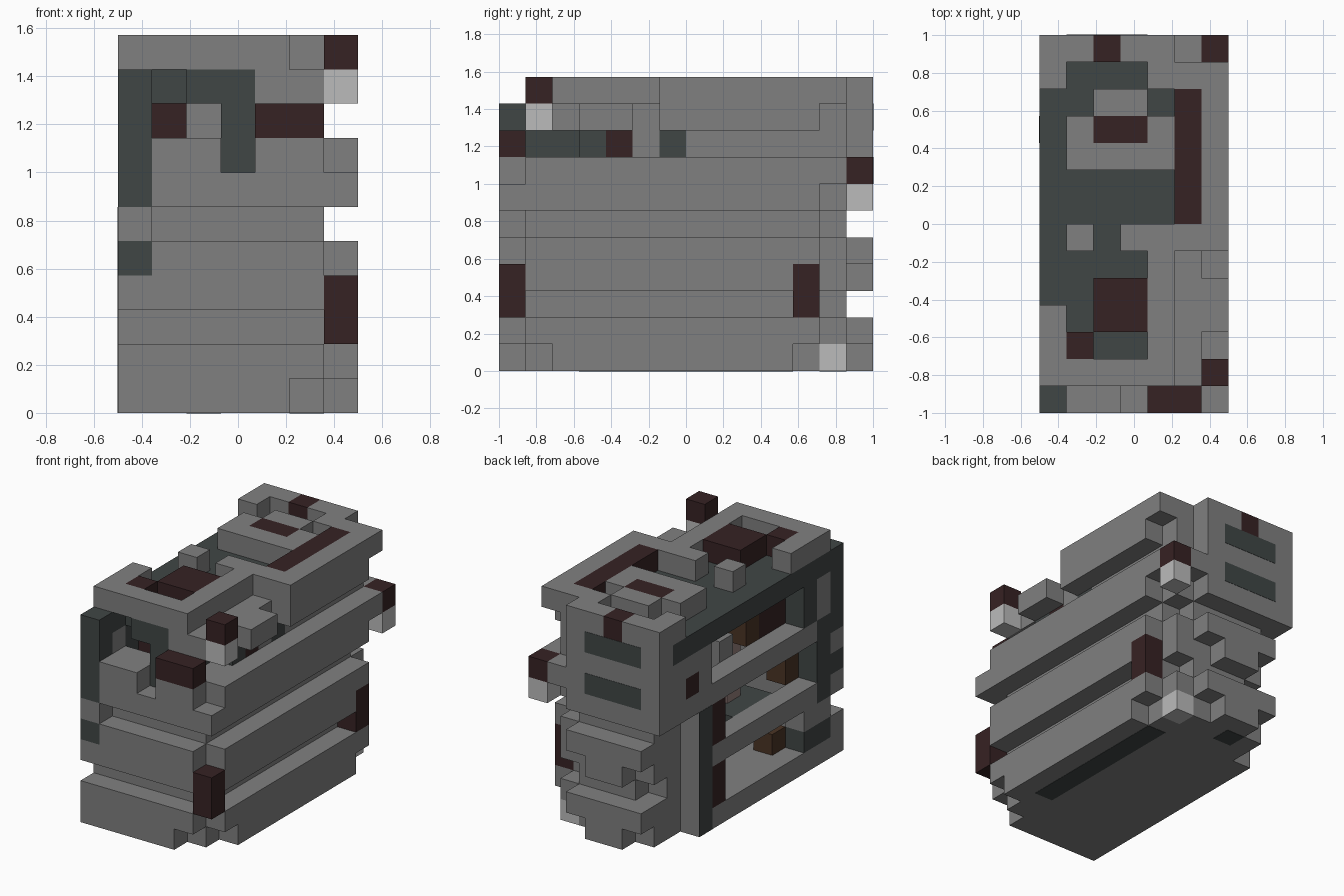
import bpy
import bmesh
from mathutils import Vector
from itertools import product

cube = bpy.data.objects.get("Cube")
if cube:
    bpy.data.objects.remove(cube, do_unlink=True)

UNIT = 1 / 7
ORIGIN = Vector((-0.5, -1, 0))


def material(name, *rgb):
    mat = bpy.data.materials.new(name)
    mat.use_nodes = True
    colour = (*rgb, 1)
    mat.diffuse_color = colour
    mat.node_tree.nodes["Principled BSDF"].inputs["Base Color"].default_value = colour
    return mat


grey = material("mid grey", .216, .216, .216)
slate = material("dark slate", .051, .061, .060)
maroon = material("dark maroon", .037, .016, .017)
pale = material("pale grey", .497, .497, .497)
rose = material("dusty rose", .30, .21, .20)
brown = material("dark brown", .068, .034, .018)

blocks = {}       # grid cell -> part name
part_colour = {}  # part name -> material


def cells(x, y, z):
    spans = [(s, s) if isinstance(s, int) else s for s in (x, y, z)]
    return product(*(range(a, b + 1) for a, b in spans))


def add(part, colour, x, y, z):
    part_colour[part] = colour
    for cell in cells(x, y, z):
        blocks[cell] = part


def carve(x, y, z):
    for cell in cells(x, y, z):
        blocks.pop(cell, None)


# Main hull with ribs along the front and the side
add("hull", grey, x=(0, 5), y=(1, 11), z=(0, 9))
for rib in ((0, 1), (3, 4), (6, 7)):
    add("side_ribs", grey, x=6, y=(1, 11), z=rib)
    add("front_ribs", grey, x=(0, 5), y=0, z=rib)
add("front_ribs", grey, x=0, y=0, z=5)
add("front_ribs", grey, x=6, y=0, z=6)
add("side_ribs", grey, x=6, y=12, z=7)
carve(x=(5, 6), y=0, z=0)
carve(x=6, y=1, z=0)
carve(x=6, y=11, z=0)
carve(x=3, y=0, z=7)

# Stepped rear end
carve(x=0, y=11, z=(0, 5))
add("rear_lower", grey, x=(1, 4), y=12, z=(0, 5))
add("rear_lower", grey, x=5, y=12, z=1)
add("rear_lower", grey, x=5, y=12, z=(3, 4))
add("rear_bumpers", grey, x=(2, 3), y=13, z=0)
add("rear_bumpers", grey, x=(1, 4), y=13, z=1)
add("rear_bumpers", grey, x=(2, 3), y=13, z=3)
add("rear_bumpers", grey, x=(1, 4), y=13, z=4)
carve(x=1, y=12, z=2)
add("rear_upper", grey, x=(0, 5), y=12, z=(6, 9))
add("rear_upper", grey, x=(0, 4), y=13, z=(6, 10))
add("rear_upper", grey, x=5, y=13, z=7)

# Inner cavity, open on the right side and at the front
carve(x=(1, 4), y=(2, 10), z=(1, 8))
carve(x=0, y=(3, 9), z=(7, 8))
carve(x=0, y=(2, 8), z=(4, 5))
carve(x=0, y=(3, 8), z=(1, 2))
carve(x=1, y=1, z=(8, 9))
carve(x=2, y=1, z=8)
carve(x=5, y=(1, 2), z=8)

# Sunken dark deck and dark window frame
add("sunken_deck", slate, x=(0, 4), y=(2, 12), z=9)
add("front_frame", slate, x=(2, 3), y=1, z=9)
add("front_frame", slate, x=3, y=1, z=(7, 8))
add("front_pillar", slate, x=0, y=0, z=(6, 9))
add("front_pillar", slate, x=0, y=1, z=9)
add("front_pillar", slate, x=0, y=1, z=6)
add("front_pillar", slate, x=0, y=2, z=(7, 8))
add("pillar_window", grey, x=0, y=1, z=(7, 8))
add("front_pillar", slate, x=0, y=0, z=4)
add("lower_pillar", slate, x=0, y=1, z=(3, 5))
add("lower_pillar", slate, x=0, y=(1, 2), z=1)
add("cavity_lining", slate, x=4, y=(1, 2), z=8)
add("side_vents", slate, x=5, y=3, z=8)
add("side_vents", slate, x=5, y=6, z=8)

# Raised frame of the front roof
add("front_roof", grey, x=(0, 4), y=1, z=10)
add("front_roof", grey, x=0, y=(2, 3), z=10)
add("front_roof", grey, x=4, y=(2, 6), z=10)
add("front_roof", grey, x=3, y=6, z=10)
add("deck_block", grey, x=1, y=6, z=10)
add("side_bracket", grey, x=6, y=(3, 4), z=9)

# Raised rear roof
add("rear_roof", grey, x=(5, 6), y=(6, 11), z=(9, 10))
add("rear_roof", grey, x=(4, 6), y=12, z=10)
add("rear_roof", grey, x=0, y=12, z=10)
add("roof_hatch", grey, x=(1, 4), y=(9, 10), z=10)
add("roof_hatch", grey, x=(2, 3), y=11, z=10)

# Maroon fittings
add("roof_stripe", maroon, x=5, y=(7, 11), z=10)
add("hatch_panel", maroon, x=(2, 3), y=10, z=10)
add("roof_box", maroon, x=(2, 3), y=(3, 4), z=10)
add("roof_box", maroon, x=1, y=2, z=10)
add("rear_marker", maroon, x=2, y=13, z=10)
add("front_bar", maroon, x=(4, 5), y=0, z=8)
add("front_clamp", maroon, x=6, y=0, z=(2, 3))
add("rear_clamp", maroon, x=6, y=11, z=(2, 3))
add("side_marker", maroon, x=5, y=4, z=8)
add("side_marker", maroon, x=0, y=11, z=7)
for level in ((1, 2), (4, 5)):
    add("door_edge", maroon, x=0, y=9, z=level)

# Lamps with maroon caps
add("front_lamp", pale, x=6, y=1, z=9)
add("front_lamp_cap", maroon, x=6, y=1, z=10)
add("rear_lamp", pale, x=6, y=13, z=6)
add("rear_lamp_cap", maroon, x=6, y=13, z=7)
add("tail_lamp", pale, x=5, y=12, z=0)

# Machinery inside the cavity
add("inner_column", rose, x=2, y=5, z=(4, 7))
add("inner_column", rose, x=(2, 3), y=6, z=7)
add("inner_beam", maroon, x=1, y=(3, 4), z=(7, 8))
add("inner_post", brown, x=1, y=5, z=(7, 8))
add("inner_post", brown, x=1, y=2, z=(4, 5))
add("inner_foot", brown, x=1, y=3, z=1)
add("inner_block", grey, x=1, y=7, z=(6, 7))
add("inner_shelf", slate, x=(1, 2), y=(4, 6), z=3)


def build_part(part):
    """Make one object from the exposed block faces of a part."""
    bm = bmesh.new()
    for cell, owner in blocks.items():
        if owner != part:
            continue
        base = Vector(cell)
        for axis, side in product(range(3), (0, 1)):
            step = Vector((0, 0, 0))
            step[axis] = 2 * side - 1
            if tuple(int(c) for c in base + step) in blocks:
                continue
            u, v = Vector((0, 0, 0)), Vector((0, 0, 0))
            u[(axis + 1) % 3] = v[(axis + 2) % 3] = 1
            start = base + (step if side else Vector((0, 0, 0)))
            ring = [start, start + u, start + u + v, start + v]
            if not side:
                ring.reverse()
            bm.faces.new([bm.verts.new(ORIGIN + p * UNIT) for p in ring])
    bmesh.ops.remove_doubles(bm, verts=bm.verts, dist=UNIT / 100)
    mesh = bpy.data.meshes.new(part)
    bm.to_mesh(mesh)
    bm.free()
    mesh.materials.append(part_colour[part])
    bpy.context.collection.objects.link(bpy.data.objects.new(part, mesh))


for name in part_colour:
    build_part(name)


def plate(name, low, high):
    """Thin dark inlay between two grid corners, flat along one axis."""
    a, b = (ORIGIN + Vector(p) * UNIT for p in (low, high))
    bm = bmesh.new()
    bmesh.ops.create_cube(bm, size=1)
    for vert in bm.verts:
        vert.co = Vector(max(abs(q - p), .004) * c + (p + q) / 2
                         for p, q, c in zip(a, b, vert.co))
    mesh = bpy.data.meshes.new(name)
    bm.to_mesh(mesh)
    bm.free()
    mesh.materials.append(slate)
    bpy.context.collection.objects.link(bpy.data.objects.new(name, mesh))


# Dark inlays on the back, right side and underside
for level in (7, 9):
    plate("back_slot", (1, 14, level), (4, 14, level + 1))
plate("side_post", (0, 10, 0), (0, 11, 6))
plate("underside_stripe", (5, 3, 0), (6, 11, 0))
plate("underside_patch", (2, 12, 0), (3, 13, 0))
